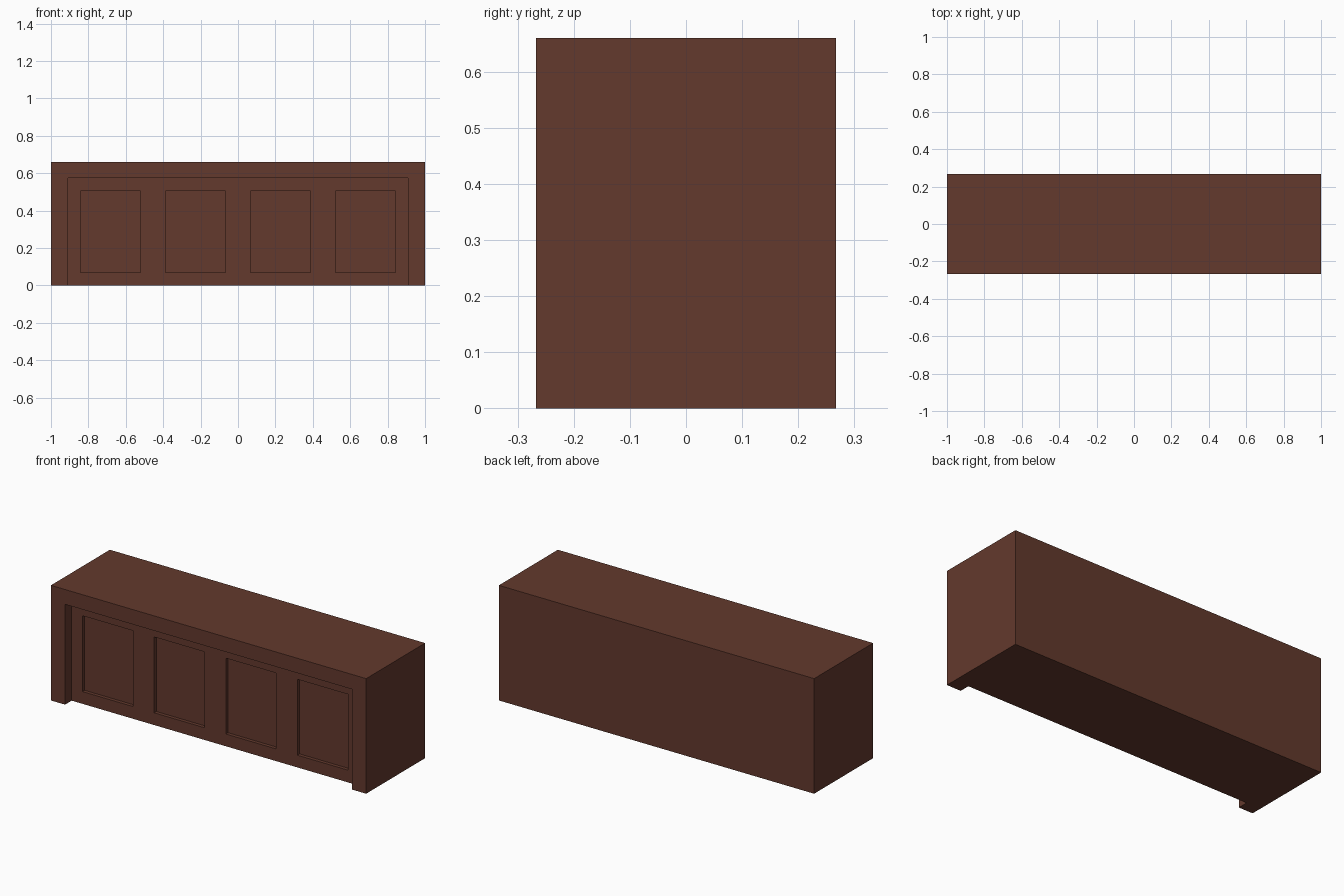
import bpy

if "Cube" in bpy.data.objects:
    bpy.data.objects.remove(bpy.data.objects["Cube"])

WIDTH, DEPTH, HEIGHT = 2.0, 0.534, 0.66
FRONT = -DEPTH / 2
RECESS = 0.06          # depth of the large front recess
PANEL = 0.02           # extra depth of each small panel

wood = bpy.data.materials.new("dark_brown_wood")
wood.diffuse_color = (0.125, 0.041, 0.026, 1)
wood.use_nodes = True
wood.node_tree.nodes["Principled BSDF"].inputs["Base Color"].default_value = wood.diffuse_color


def box(name, x0, x1, y0, y1, z0, z1):
    """Box between two corners, with its scale applied."""
    bpy.ops.mesh.primitive_cube_add(
        size=1, location=((x0 + x1) / 2, (y0 + y1) / 2, (z0 + z1) / 2))
    ob = bpy.context.object
    ob.name = name
    ob.scale = (x1 - x0, y1 - y0, z1 - z0)
    bpy.ops.object.transform_apply(location=False, rotation=False, scale=True)
    ob.data.materials.append(wood)
    return ob


def carve(target, cutter):
    """Cut the cutter out of the target, then remove the cutter."""
    mod = target.modifiers.new(cutter.name, 'BOOLEAN')
    mod.operation = 'DIFFERENCE'
    mod.solver = 'EXACT'
    mod.object = cutter
    bpy.context.view_layer.objects.active = target
    bpy.ops.object.modifier_apply(modifier=mod.name)
    bpy.data.objects.remove(cutter)


# solid counter body
body = box("counter_body", -WIDTH / 2, WIDTH / 2, FRONT, -FRONT, 0, HEIGHT)

# large front recess, open at the floor, leaving two posts and a top rail
carve(body, box("front_recess", -0.91, 0.91, FRONT - 0.1, FRONT + RECESS,
                -0.1, 0.575))

# four sunken panels in a row
for i in range(4):
    cx = (i - 1.5) * 0.4545
    carve(body, box("sunken_panel", cx - 0.16, cx + 0.16, FRONT + RECESS - 0.03,
                    FRONT + RECESS + PANEL, 0.07, 0.505))
